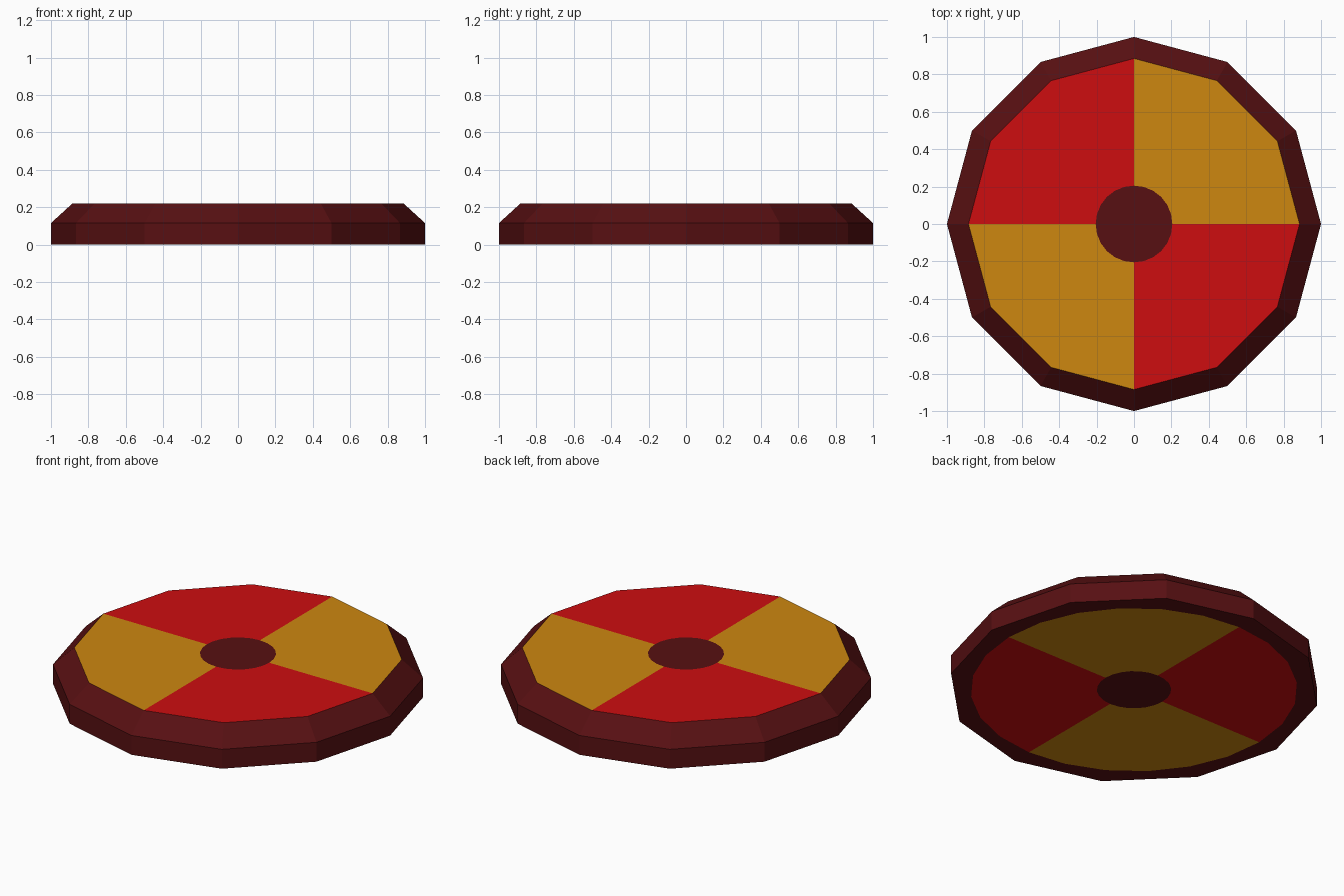
import bpy, bmesh, math

if "Cube" in bpy.data.objects:
    bpy.data.objects.remove(bpy.data.objects["Cube"])

STEPS = 24          # two steps per side of the twelve-sided body


def material(name, rgb):
    m = bpy.data.materials.new(name)
    m.diffuse_color = (*rgb, 1.0)
    m.use_nodes = True
    m.node_tree.nodes["Principled BSDF"].inputs["Base Color"].default_value = m.diffuse_color
    return m


# rings from top centre to bottom centre: (radius, height, is_twelve_sided)
RINGS = [(0.205, 0.22, False), (0.885, 0.22, True), (1.0, 0.115, True),
         (1.0, 0.0, True), (0.88, 0.0, False), (0.2, 0.0, False)]

bm = bmesh.new()


def ring(radius, z, polygon):
    verts = []
    for i in range(STEPS):
        a = math.tau * i / STEPS
        # odd points lie at the middle of the straight sides
        r = radius * math.cos(math.pi / 12) if polygon and i % 2 else radius
        verts.append(bm.verts.new((r * math.cos(a), r * math.sin(a), z)))
    return verts


rings = [ring(*spec) for spec in RINGS]

# painted quadrants on the top and bottom, dark chamfer, wall and rim
for k in range(len(rings) - 1):
    inner, outer = rings[k], rings[k + 1]
    for i in range(STEPS):
        j = (i + 1) % STEPS
        f = bm.faces.new((inner[i], outer[i], outer[j], inner[j]))
        quadrant = i * 4 // STEPS
        f.material_index = 1 + quadrant % 2 if k in (0, 4) else 0

# dark hubs
bm.faces.new(rings[0])
bm.faces.new(list(reversed(rings[-1])))
bmesh.ops.recalc_face_normals(bm, faces=bm.faces)

mesh = bpy.data.meshes.new("round_shield_disc")
bm.to_mesh(mesh)
bm.free()
mesh.materials.append(material("dark maroon", (0.095, 0.005, 0.006)))
mesh.materials.append(material("amber", (0.61, 0.245, 0.005)))
mesh.materials.append(material("red", (0.61, 0.004, 0.005)))
disc = bpy.data.objects.new("round_shield_disc", mesh)
bpy.context.collection.objects.link(disc)
